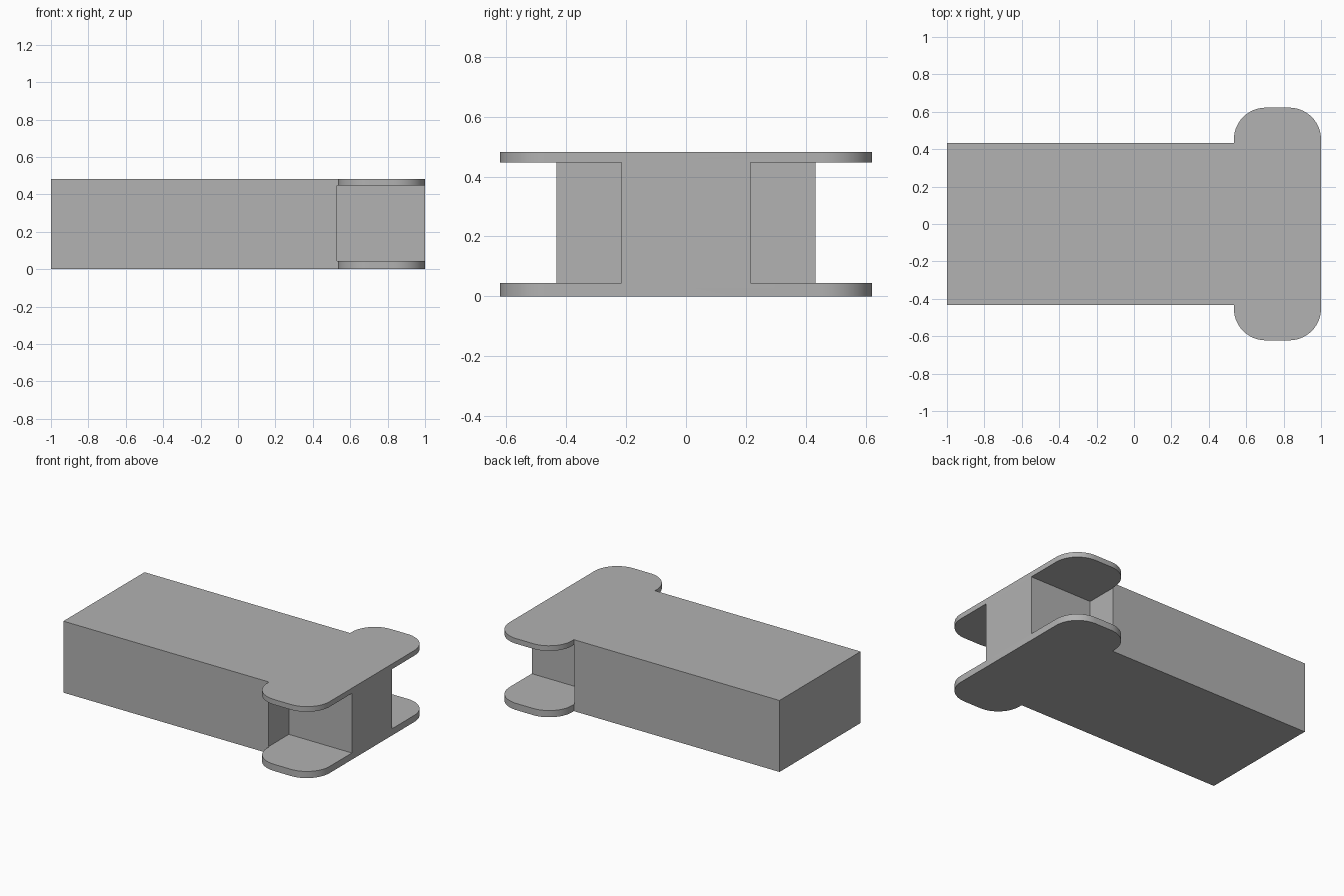
import bpy, bmesh, math

if "Cube" in bpy.data.objects:
    bpy.data.objects.remove(bpy.data.objects["Cube"])

HEIGHT = 0.482
BODY_Y, FLANGE_Y, WEB_Y = 0.432, 0.622, 0.215
NECK_X, NOTCH_X, RADIUS = 0.534, 0.53, 0.17
PLATE_BOTTOM, PLATE_TOP = 0.045, 0.447

grey = bpy.data.materials.new("plain grey")
grey.use_nodes = True
colour = (0.445, 0.445, 0.445, 1)
grey.diffuse_color = colour
grey.node_tree.nodes["Principled BSDF"].inputs["Base Color"].default_value = colour


def prism(name, outline, z0, z1):
    """Extrude a closed outline between two heights."""
    bm = bmesh.new()
    face = bm.faces.new([bm.verts.new((x, y, z0)) for x, y in outline])
    top = bmesh.ops.extrude_face_region(bm, geom=[face])["geom"]
    verts = [v for v in top if isinstance(v, bmesh.types.BMVert)]
    bmesh.ops.translate(bm, verts=verts, vec=(0, 0, z1 - z0))
    bmesh.ops.recalc_face_normals(bm, faces=bm.faces)
    mesh = bpy.data.meshes.new(name)
    bm.to_mesh(mesh)
    bm.free()
    mesh.materials.append(grey)
    obj = bpy.data.objects.new(name, mesh)
    bpy.context.collection.objects.link(obj)
    return obj


def arc(cx, cy, start, steps=14):
    """Quarter circle, turning clockwise from the start angle."""
    angles = [math.radians(start - 90 * i / steps) for i in range(steps + 1)]
    return [(cx + RADIUS * math.cos(a), cy + RADIUS * math.sin(a)) for a in angles]


# T-shaped block with rounded flange ends
half = [(-1, BODY_Y), (NECK_X, BODY_Y)]
half += arc(NECK_X + RADIUS, FLANGE_Y - RADIUS, 180)
half += arc(1 - RADIUS, FLANGE_Y - RADIUS, 90)
block = prism("flanged_block", half + [(x, -y) for x, y in reversed(half)], 0, HEIGHT)

# Side notches, leaving two plates joined by a central web
for side in (-1, 1):
    inner, outer = side * WEB_Y, side * 0.8
    cutter = prism("notch_cutter", [(NOTCH_X, inner), (1.2, inner), (1.2, outer), (NOTCH_X, outer)],
                   PLATE_BOTTOM, PLATE_TOP)
    cutter.hide_render = True
    cut = block.modifiers.new("notch", "BOOLEAN")
    cut.operation = "DIFFERENCE"
    cut.solver = "EXACT"
    cut.object = cutter
    bpy.context.view_layer.objects.active = block
    bpy.ops.object.modifier_apply(modifier=cut.name)
    bpy.data.objects.remove(cutter)

# Smooth rounded ends, crisp edges elsewhere
bpy.ops.object.select_all(action="DESELECT")
block.select_set(True)
bpy.context.view_layer.objects.active = block
bpy.ops.object.shade_smooth_by_angle(angle=math.radians(30))
